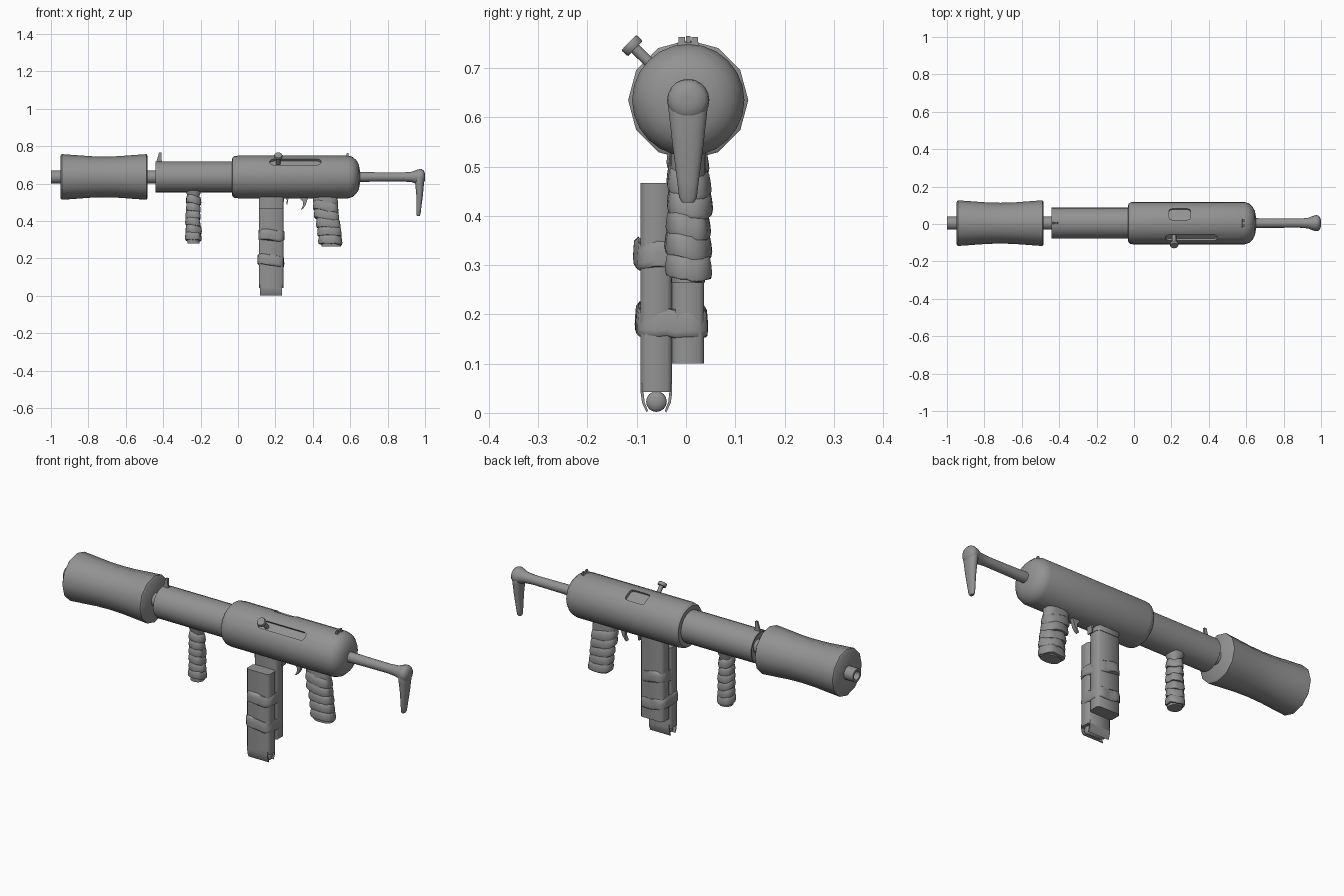
import bpy, bmesh, math, random
from math import sin, cos, pi
from mathutils import Vector

if "Cube" in bpy.data.objects:
    bpy.data.objects.remove(bpy.data.objects["Cube"])

random.seed(4)
AY, AZ = 0.0045, 0.635          # axis of the main tube

metal = bpy.data.materials.new("dark_grey")
metal.diffuse_color = (0.29, 0.29, 0.29, 1)
metal.use_nodes = True
metal.node_tree.nodes["Principled BSDF"].inputs["Base Color"].default_value = metal.diffuse_color


def finish(name, bm, angle=40):
    bmesh.ops.recalc_face_normals(bm, faces=bm.faces)
    me = bpy.data.meshes.new(name)
    bm.to_mesh(me)
    bm.free()
    me.materials.append(metal)
    ob = bpy.data.objects.new(name, me)
    bpy.context.collection.objects.link(ob)
    smooth(ob, angle)
    return ob


def smooth(ob, angle=40):
    bpy.ops.object.select_all(action='DESELECT')
    ob.select_set(True)
    bpy.context.view_layer.objects.active = ob
    bpy.ops.object.shade_smooth_by_angle(angle=math.radians(angle))


def loft(name, rings, angle=40):
    """Skin a list of equal-length point rings and cap both ends."""
    bm = bmesh.new()
    rows = [[bm.verts.new(p) for p in r] for r in rings]
    n = len(rows[0])
    for a, b in zip(rows, rows[1:]):
        for i in range(n):
            j = (i + 1) % n
            bm.faces.new((a[i], a[j], b[j], b[i]))
    bm.faces.new(rows[0])
    bm.faces.new(rows[-1])
    return finish(name, bm, angle)


def revolve(name, profile, n=20, y=AY, z=AZ):
    """Turn (x, radius) points around an axis along x."""
    return loft(name, [[(x, y + r * cos(2 * pi * i / n), z + r * sin(2 * pi * i / n))
                        for i in range(n)] for x, r in profile])


def ring(cx, cy, z, rx, ry, p=2, n=24, tilt=0, lean=0):
    """Superellipse ring around z; tilt and lean raise it across x and y."""
    pts = []
    for i in range(n):
        a = 2 * pi * (i + 0.5) / n
        c, s = cos(a), sin(a)
        k = (abs(c) ** p + abs(s) ** p) ** (-1 / p)
        pts.append((cx + rx * k * c, cy + ry * k * s, z + tilt * k * c + lean * k * s))
    return pts


def box_ring(x0, x1, y0, y1, z, c=0.01):
    """Rectangle ring with cut corners."""
    return [(x0 + c, y0, z), (x1 - c, y0, z), (x1, y0 + c, z), (x1, y1 - c, z),
            (x1 - c, y1, z), (x0 + c, y1, z), (x0, y1 - c, z), (x0, y0 + c, z)]


def plate(name, pts, a0, a1, axis='y'):
    """Extrude an outline: xz points along y, or yz points along x."""
    f = (lambda p, a: (p[0], a, p[1])) if axis == 'y' else (lambda p, a: (a, p[0], p[1]))
    return loft(name, [[f(p, a) for p in pts] for a in (a0, a1)], 35)


def cloth_band(name, cx, cy, z, half, rx, ry, p=2, tilt=0, lean=0, thick=0.008, rough=0.003):
    """Bulging strip of cloth wrapped around a core of radius rx, ry."""
    n = 24
    wob = [random.uniform(-rough, rough) for _ in range(n)]
    wob = [(wob[i] + wob[i - 1] + wob[(i + 1) % n]) / 1.7 for i in range(n)]
    rings = []
    for t, o in ((-1, -0.5), (-0.9, 0.75), (-0.5, 1), (0.1, 0.8), (0.7, 0.45), (1, -0.5)):
        r = ring(cx, cy, z + t * half, rx + o * thick, ry + o * thick, p, n, tilt, lean)
        rings.append([Vector(q) + Vector((q[0] - cx, q[1] - cy, 0)).normalized() * w * (o > 0)
                      + Vector((0, 0, w * 1.2)) for q, w in zip(r, wob)])
    return loft(name, rings, 60)


# Barrel, waisted muffler and shroud
revolve("barrel", [(-0.96, 0.0), (-0.96, 0.018), (-1.0, 0.024), (-1.0, 0.035), (-0.4, 0.035)], 16)
revolve("muffler", [(-0.948, 0.114), (-0.942, 0.122), (-0.87, 0.117), (-0.79, 0.111), (-0.715, 0.109),
                    (-0.64, 0.111), (-0.56, 0.117), (-0.49, 0.122), (-0.484, 0.114)], 12)
revolve("shroud", [(-0.42, 0.03), (-0.42, 0.074), (-0.44, 0.076), (-0.44, 0.083), (0.0, 0.083)], 24)

# Receiver with handle slot and ejection port cut into it
receiver = revolve("receiver", [(-0.032, 0.09), (-0.03, 0.103), (-0.02, 0.111), (0.0, 0.114),
                                (0.59, 0.114), (0.615, 0.106), (0.634, 0.088), (0.646, 0.066),
                                (0.652, 0.035)], 24)
for name, x, rx, ry, turn, p in (("slot_cutter", 0.307, 0.138, 0.022, 44, 8),
                                 ("port_cutter", 0.245, 0.057, 0.034, -26, 7)):
    if name == "slot_cutter":      # straight slot with round ends
        rings = [[((rx - ry) * (1 if c > 0 else -1) + ry * c, ry * s, z) for c, s in
                  ((cos(pi * (i + .5) / 10), sin(pi * (i + .5) / 10)) for i in range(20))]
                 for z in (0.096, 0.16)]
    else:
        rings = [ring(0, 0, z, rx, ry, p, 28) for z in (0.097, 0.16)]
    cutter = loft(name, rings)
    cutter.location = (x, AY, AZ)
    cutter.rotation_euler.x = math.radians(turn)
    cutter.hide_render = True
    mod = receiver.modifiers.new(name, 'BOOLEAN')
    mod.object, mod.operation, mod.solver = cutter, 'DIFFERENCE', 'EXACT'
    bpy.context.view_layer.update()
    bpy.context.view_layer.objects.active = receiver
    bpy.ops.object.modifier_apply(modifier=name)
    bpy.data.objects.remove(cutter)
smooth(receiver)

# Cocking handle, sticking out at 45 degrees
handle = revolve("cocking_handle", [(0.08, 0.011), (0.15, 0.011), (0.15, 0.02), (0.153, 0.022),
                                    (0.165, 0.022), (0.168, 0.02)], 16, 0, 0)
handle.location = (0.215, AY, AZ)
handle.rotation_euler = Vector((0, -0.718, 0.696)).to_track_quat('X', 'Z').to_euler()

# Sights
plate("front_sight", [(-0.438, 0.71), (-0.405, 0.71), (-0.41, 0.735), (-0.41, 0.765), (-0.422, 0.765)],
      AY - 0.005, AY + 0.005)
plate("rear_sight_base", [(0.572, 0.74), (0.592, 0.74), (0.59, 0.752), (0.58, 0.752)], AY - 0.022, AY + 0.022)
for side in (-1, 1):
    ys = sorted((AY + side * 0.007, AY + side * 0.02))
    plate("rear_sight_ear", [(0.578, 0.745), (0.592, 0.745), (0.59, 0.763), (0.582, 0.763)], *ys)

# Shoulder stock: flared rod and tapering hook
revolve("stock_rod", [(0.62, 0.027), (0.74, 0.025), (0.88, 0.024), (0.93, 0.028), (0.955, 0.038),
                      (0.973, 0.043), (0.985, 0.041), (0.994, 0.033), (0.999, 0.019), (1.0, 0.006)], 20)
loft("stock_hook", [ring(cx, 0.004, z, rx, ry, 2.4) for z, cx, rx, ry in (
    (0.655, 0.973, 0.015, 0.03), (0.63, 0.971, 0.024, 0.041), (0.6, 0.971, 0.0235, 0.038),
    (0.54, 0.971, 0.018, 0.031), (0.47, 0.967, 0.013, 0.022), (0.437, 0.965, 0.011, 0.018),
    (0.427, 0.964, 0.008, 0.012))])

# Main magazine and its well
loft("magazine_well", [box_ring(0.111, 0.245, -0.033, 0.04, z, 0.012) for z in (0.5, 0.58)], 60)
loft("magazine", [box_ring(0.112, 0.243, -0.029, 0.037, z, 0.01) for z in (0.1, 0.56)], 60)

# Spare magazine hung upside down, with feed lips and a round
loft("spare_magazine", [box_ring(0.111, 0.243, -0.092, -0.028, z, 0.01) for z in (0.042, 0.467)], 60)
for side in (-1, 1):
    outline = [(0.032, 0.06), (0.032, 0.04), (0.029, 0.02), (0.02, 0.001),
               (0.017, 0.004), (0.024, 0.022), (0.026, 0.04), (0.026, 0.06)]
    plate("feed_lip", [(-0.06 + side * y, z) for y, z in outline], 0.118, 0.236, 'x')
revolve("cartridge", [(0.122, 0.006), (0.128, 0.013), (0.142, 0.019), (0.155, 0.021), (0.225, 0.021),
                      (0.231, 0.017), (0.234, 0.007)], 16, -0.06, 0.023)

# Cloth straps tying both magazines together
for i, (z, tilt, lean) in enumerate(((0.325, -0.004, 0.003), (0.187, -0.005, -0.003))):
    cloth_band(f"strap_{i + 1}", 0.1765, -0.029, z, 0.028, 0.066, 0.07, 6, tilt, lean, 0.004, 0.004)

# Pistol grip with spiral wrap
loft("pistol_grip", [ring(cx, 0.004, z, rx, ry, 2.6) for z, cx, rx, ry in (
    (0.57, 0.462, 0.068, 0.034), (0.5, 0.468, 0.066, 0.036), (0.4, 0.48, 0.056, 0.036),
    (0.3, 0.495, 0.054, 0.037), (0.264, 0.498, 0.052, 0.034))])
for i in range(5):
    z = 0.474 - 0.044 * i
    cloth_band(f"grip_wrap_{i + 1}", 0.47 + 0.006 * i, 0.005, z, 0.027, 0.061 - 0.0015 * i,
               0.037, 2.6, -0.012 + 0.0025 * i, -0.008 + 0.001 * i, 0.009, 0.003)

# Foregrip with spiral wrap
loft("foregrip", [ring(-0.238, 0.004, z, rx, ry, 2.3) for z, rx, ry in (
    (0.575, 0.042, 0.042), (0.553, 0.04, 0.04), (0.535, 0.032, 0.032), (0.3, 0.034, 0.034),
    (0.28, 0.033, 0.033))])
for i in range(6):
    cloth_band(f"foregrip_wrap_{i + 1}", -0.239, 0.004, 0.51 - 0.039 * i, 0.024, 0.031 + 0.0008 * i,
               0.033, 2.3, -0.006 + 0.002 * (i % 3), -0.006, 0.008, 0.003)

# Trigger and magazine catch
plate("trigger", [(0.325, 0.54), (0.385, 0.54), (0.37, 0.512), (0.362, 0.485), (0.347, 0.464),
                  (0.337, 0.46), (0.347, 0.482), (0.347, 0.502), (0.335, 0.515)], -0.006, 0.014)
plate("magazine_catch", [(0.25, 0.54), (0.272, 0.54), (0.268, 0.51), (0.264, 0.487), (0.258, 0.487),
                         (0.261, 0.51)], -0.012, 0.02)
